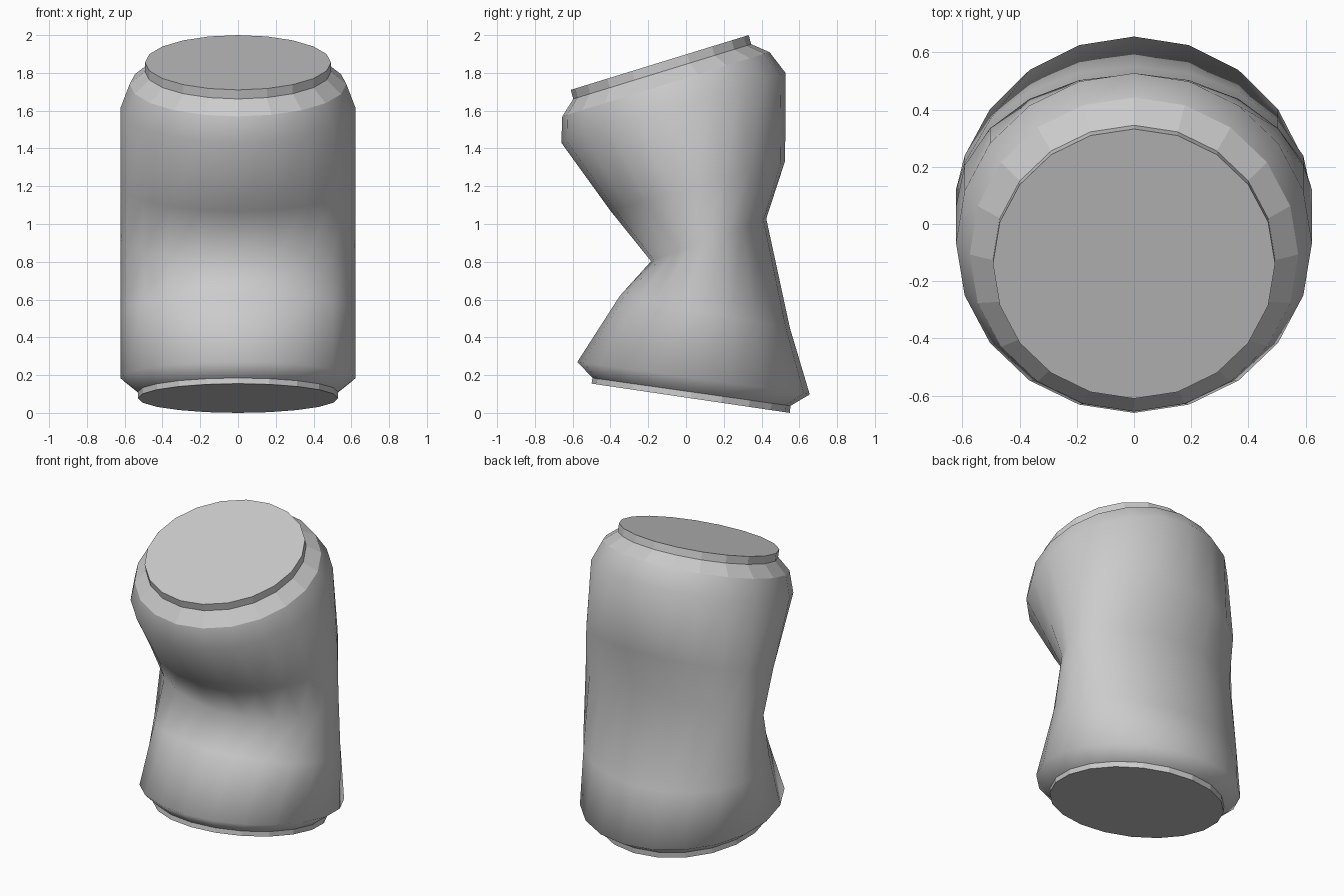
import bpy, bmesh, math

if "Cube" in bpy.data.objects:
    bpy.data.objects.remove(bpy.data.objects["Cube"])

SIDES = 20

# Tilted elliptical hoops, bottom to top:
# front y, front z, back y, back z, half width
HOOPS = [
    (-0.500, 0.155, 0.550, 0.000, 0.530),   # bottom disc
    (-0.495, 0.185, 0.553, 0.037, 0.530),   # bottom rim
    (-0.575, 0.270, 0.655, 0.098, 0.622),   # lower shoulder
    (-0.350, 0.620, 0.550, 0.450, 0.622),
    (-0.185, 0.803, 0.425, 1.028, 0.622),   # crushed waist
    (-0.400, 1.070, 0.525, 1.335, 0.622),
    (-0.660, 1.430, 0.527, 1.800, 0.622),
    (-0.655, 1.570, 0.442, 1.910, 0.574),   # upper shoulder
    (-0.597, 1.662, 0.345, 1.952, 0.493),   # top rim
    (-0.610, 1.710, 0.332, 2.000, 0.493),   # top disc
]
FLAT_BANDS = {0, 7, 8}


def hoop(bm, fy, fz, by, bz, half):
    verts = []
    for i in range(SIDES):
        a = 2 * math.pi * i / SIDES
        t = (1 - math.cos(a)) / 2          # 0 at the front, 1 at the back
        verts.append(bm.verts.new((half * math.sin(a),
                                   fy + (by - fy) * t,
                                   fz + (bz - fz) * t)))
    return verts


# Crushed can: bridge the hoops, then close both ends
bm = bmesh.new()
rings = [hoop(bm, *h) for h in HOOPS]
for k, (low, high) in enumerate(zip(rings, rings[1:])):
    for i in range(SIDES):
        j = (i + 1) % SIDES
        face = bm.faces.new((low[i], low[j], high[j], high[i]))
        face.smooth = k not in FLAT_BANDS
bm.faces.new(rings[0][::-1])
bm.faces.new(rings[-1])
bmesh.ops.recalc_face_normals(bm, faces=bm.faces[:])

# Keep the rims crisp
for ring in (rings[0], rings[1], rings[7], rings[8], rings[9]):
    for i in range(SIDES):
        edge = bm.edges.get((ring[i], ring[(i + 1) % SIDES]))
        edge.smooth = False

mesh = bpy.data.meshes.new("crushed_can")
bm.to_mesh(mesh)
bm.free()
can = bpy.data.objects.new("crushed_can", mesh)
bpy.context.collection.objects.link(can)
